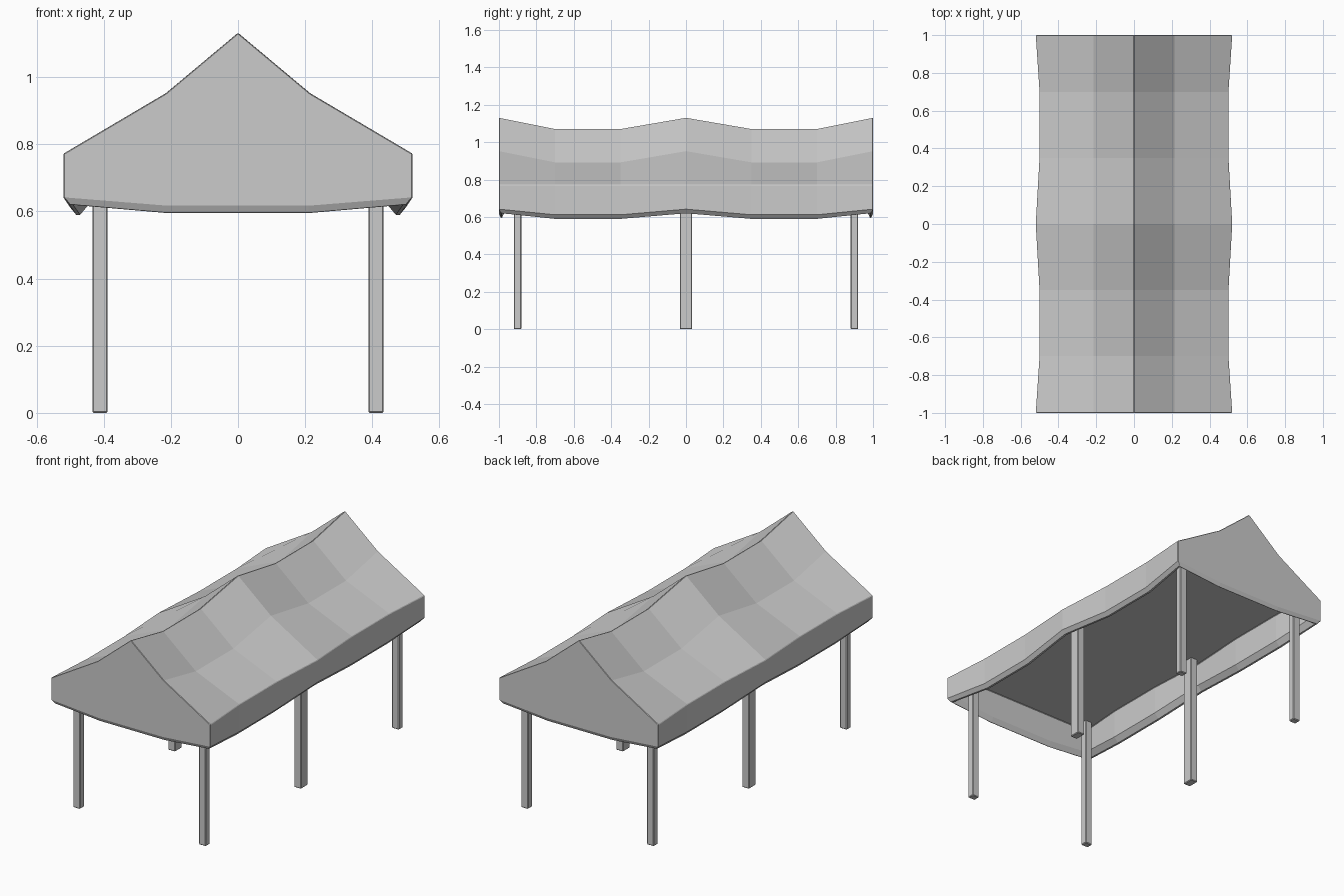
import bpy, bmesh

if "Cube" in bpy.data.objects:
    bpy.data.objects.remove(bpy.data.objects["Cube"])

# Canopy stations along y: half width, ridge, mid-slope and hem heights
YS = [-1, -0.7, -0.35, 0, 0.35, 0.7, 1]


def station(y):
    taut = abs(y) in (0, 1)
    return (0.52, 1.132, 0.952, 0.62) if taut else (0.50, 1.072, 0.892, 0.59)


bm = bmesh.new()

# Sagging roof surface, five points per station
roof = []
for y in YS:
    w, ridge, mid, hem = station(y)
    roof.append([bm.verts.new((x, y, z)) for x, z in
                 ((-w, 0.772), (-0.215, mid), (0, ridge), (0.215, mid), (w, 0.772))])
for a, b in zip(roof, roof[1:]):
    for i in range(4):
        bm.faces.new((a[i], a[i + 1], b[i + 1], b[i]))

# Hem outline in plan: right side, back, left side, front
plan = [(station(y)[0], y, station(y)[3]) for y in YS]
plan += [(0.21, 1, 0.595), (-0.21, 1, 0.595)]
plan += [(-station(y)[0], y, station(y)[3]) for y in reversed(YS)]
plan += [(-0.21, -1, 0.595), (0.21, -1, 0.595)]
N = len(plan)


def ring(inset_x, inset_y, dz, level=None):
    verts = []
    for x, y, z in plan:
        if abs(x) > 0.4:
            x -= inset_x if x > 0 else -inset_x
        if abs(y) == 1:
            y -= inset_y * y
        verts.append(bm.verts.new((x, y, z + dz if level is None else level)))
    return verts


# Hanging valance: outer hem, rolled bottom, inner wall and flat ceiling
rings = [ring(0, 0, 0.022), ring(0.018, 0.010, 0), ring(0.03, 0.016, 0),
         ring(0.055, 0.03, 0.03), ring(0.055, 0.03, 0, 0.785)]
for a, b in zip(rings, rings[1:]):
    for i in range(N):
        j = (i + 1) % N
        bm.faces.new((a[i], a[j], b[j], b[i]))
bm.faces.new(rings[-1])

# Side valances and gable ends
outer = rings[0]
n = len(YS)
for i in range(n - 1):
    bm.faces.new((roof[i][4], roof[i + 1][4], outer[i + 1], outer[i]))
    bm.faces.new((roof[i][0], roof[i + 1][0], outer[2 * n - i], outer[2 * n + 1 - i]))
bm.faces.new(roof[-1] + outer[n - 1:n + 3])
bm.faces.new(roof[0] + [outer[0], outer[N - 1], outer[N - 2], outer[N - 3]])

bmesh.ops.recalc_face_normals(bm, faces=bm.faces)
mesh = bpy.data.meshes.new("canopy")
bm.to_mesh(mesh)
bm.free()
canopy = bpy.data.objects.new("canopy", mesh)
bpy.context.collection.objects.link(canopy)


def add_bevel(obj, width):
    mod = obj.modifiers.new("bevel", 'BEVEL')
    mod.width = width
    mod.segments = 1
    mod.limit_method = 'ANGLE'
    mod.angle_limit = 0.96


add_bevel(canopy, 0.011)

# Six square legs, the middle pair deeper
TOP = 0.79
for side, x in (("left", -0.411), ("right", 0.411)):
    for place, y, depth in (("front", -0.9, 0.04), ("middle", 0, 0.066), ("back", 0.9, 0.04)):
        bpy.ops.mesh.primitive_cube_add(size=1, location=(x, y, TOP / 2))
        leg = bpy.context.object
        leg.name = f"{place}_{side}_leg"
        leg.scale = (0.046, depth, TOP)
        bpy.ops.object.transform_apply(location=False, rotation=False, scale=True)
        add_bevel(leg, 0.004)
